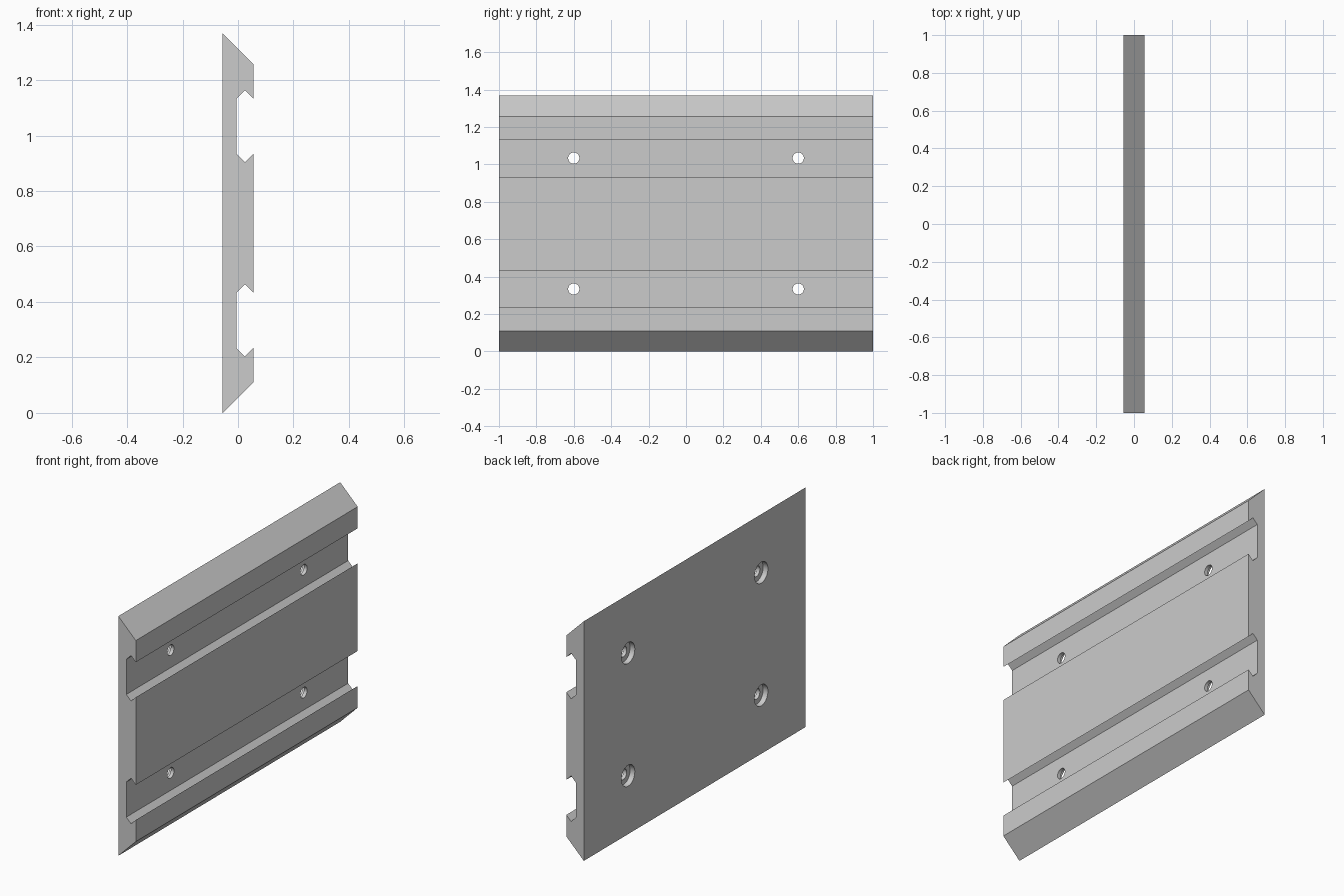
import bpy
import bmesh
import math

cube = bpy.data.objects.get("Cube")
if cube:
    bpy.data.objects.remove(cube, do_unlink=True)

HALF_T = 0.055      # half plate thickness
HALF_H = 0.6835     # half plate height
HALF_L = 1.0        # half plate length
SLOT_FLOOR = -0.005
SLOT_Z = 0.35       # slot centre above and below the middle
SLOT_HALF = 0.1     # half slot opening
LIP = 0.03          # depth of the undercut notch

grey = bpy.data.materials.new("light grey")
grey.use_nodes = True
colour = (0.6, 0.6, 0.6, 1.0)
grey.diffuse_color = colour
grey.node_tree.nodes["Principled BSDF"].inputs["Base Color"].default_value = colour


def make_object(name, bm):
    bmesh.ops.recalc_face_normals(bm, faces=bm.faces)
    mesh = bpy.data.meshes.new(name)
    bm.to_mesh(mesh)
    bm.free()
    mesh.materials.append(grey)
    obj = bpy.data.objects.new(name, mesh)
    bpy.context.collection.objects.link(obj)
    return obj


# Cross-section: upper half, then its mirror image
low, high = SLOT_Z - SLOT_HALF, SLOT_Z + SLOT_HALF
notch = (HALF_T + SLOT_FLOOR) / 2
upper = [(-HALF_T, HALF_H), (HALF_T, HALF_H - 2 * HALF_T),
         (HALF_T, high), (notch, high + LIP), (SLOT_FLOOR, high),
         (SLOT_FLOOR, low), (notch, low - LIP), (HALF_T, low)]
profile = upper + [(x, -z) for x, z in reversed(upper)]

# Plate: extrude the cross-section along y
bm = bmesh.new()
section = bm.faces.new([bm.verts.new((x, -HALF_L, z + HALF_H)) for x, z in profile])
extruded = bmesh.ops.extrude_face_region(bm, geom=[section])["geom"]
moved = [g for g in extruded if isinstance(g, bmesh.types.BMVert)]
bmesh.ops.translate(bm, vec=(0, 2 * HALF_L, 0), verts=moved)
plate = make_object("mounting_plate", bm)


# Stepped screw hole cutter: counterbore at the back, narrow hole through
def stepped_hole(bm, y, z, sides=32):
    steps = [(-0.1, 0.06), (-0.025, 0.06), (-0.025, 0.03), (0.1, 0.03)]
    rings = []
    for x, r in steps:
        angles = [math.tau * i / sides for i in range(sides)]
        rings.append([bm.verts.new((x, y + r * math.cos(a), z + r * math.sin(a)))
                      for a in angles])
    for a, b in zip(rings, rings[1:]):
        for i in range(sides):
            j = (i + 1) % sides
            bm.faces.new((a[i], a[j], b[j], b[i]))
    bm.faces.new(rings[0])
    bm.faces.new(rings[-1])


bm = bmesh.new()
for y in (-0.6, 0.6):
    for side in (-1, 1):
        stepped_hole(bm, y, HALF_H + side * SLOT_Z)
cutter = make_object("screw_hole_cutter", bm)
cutter.hide_render = True

# Cut the holes and discard the cutter
cut = plate.modifiers.new("screw holes", "BOOLEAN")
cut.operation = "DIFFERENCE"
cut.solver = "EXACT"
cut.object = cutter
bpy.ops.object.select_all(action="DESELECT")
plate.select_set(True)
bpy.context.view_layer.objects.active = plate
bpy.ops.object.modifier_apply(modifier=cut.name)
bpy.data.objects.remove(cutter, do_unlink=True)
bpy.ops.object.shade_smooth_by_angle(angle=math.radians(30))
